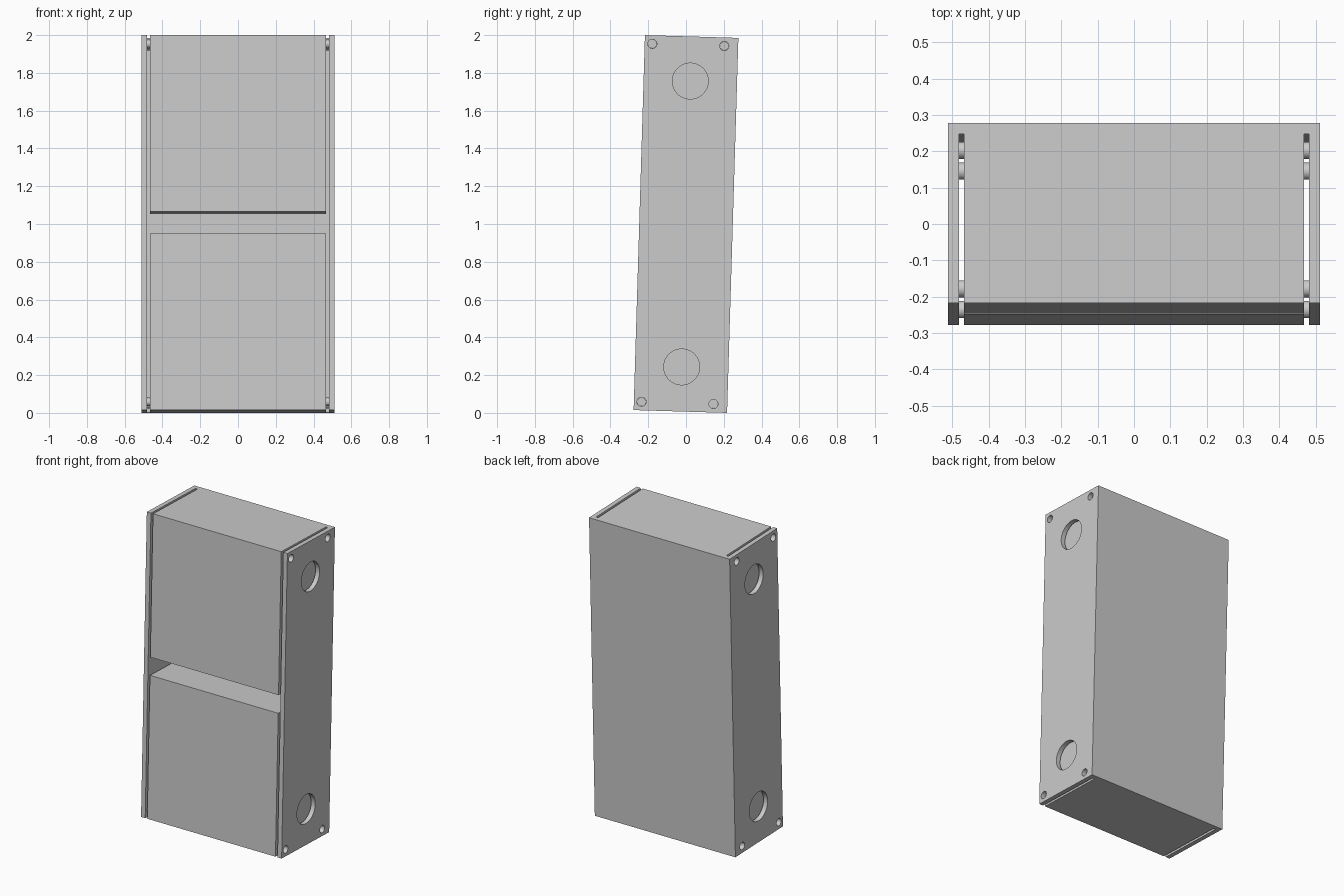
import bpy, bmesh, math
from mathutils import Matrix

if "Cube" in bpy.data.objects:
    bpy.data.objects.remove(bpy.data.objects["Cube"], do_unlink=True)

W, D, H = 0.512, 0.2475, 0.993      # half width, depth and height
T = 0.03                            # panel thickness
BOX = 0.467                         # half width of the inner boxes
GAP = 0.059                         # half height of the middle gap
LEAN = Matrix.Translation((0, 0, 1)) @ Matrix.Rotation(-0.0302, 4, 'X')
PINS = [(y, z) for y in (-0.207, 0.174) for z in (-0.948, 0.948)]
PORTS = [(0, -0.757), (0, 0.757)]

grey = bpy.data.materials.new("plain_grey")
grey.use_nodes = True
grey.diffuse_color = (0.6, 0.6, 0.6, 1)
grey.node_tree.nodes["Principled BSDF"].inputs["Base Color"].default_value = (0.6, 0.6, 0.6, 1)


def finish(name, bm):
    bmesh.ops.recalc_face_normals(bm, faces=bm.faces)
    mesh = bpy.data.meshes.new(name)
    bm.to_mesh(mesh)
    bm.free()
    mesh.materials.append(grey)
    ob = bpy.data.objects.new(name, mesh)
    bpy.context.collection.objects.link(ob)
    ob.matrix_world = LEAN
    return ob


def prism(name, outline, z0, z1):
    """Extrude a plan outline upward."""
    bm = bmesh.new()
    face = bm.faces.new([bm.verts.new((x, y, z0)) for x, y in outline])
    up = bmesh.ops.extrude_face_region(bm, geom=[face])["geom"]
    bmesh.ops.translate(bm, vec=(0, 0, z1 - z0),
                        verts=[v for v in up if isinstance(v, bmesh.types.BMVert)])
    return finish(name, bm)


def add_rod(bm, x0, x1, y, z, r):
    """Add a cylinder lying along x."""
    m = Matrix.Translation(((x0 + x1) / 2, y, z)) @ Matrix.Rotation(math.pi / 2, 4, 'Y')
    bmesh.ops.create_cone(bm, cap_ends=True, segments=48, radius1=r, radius2=r,
                          depth=abs(x1 - x0), matrix=m)


def smooth(ob):
    bpy.ops.object.select_all(action='DESELECT')
    ob.select_set(True)
    bpy.context.view_layer.objects.active = ob
    bpy.ops.object.shade_smooth_by_angle(angle=math.radians(30))


# outer shell: two side panels joined by the back panel
back = D - T
shell = prism("outer_shell", [(-W, -D), (-W + T, -D), (-W + T, back), (W - T, back),
                              (W - T, -D), (W, -D), (W, D), (-W, D)], -H, H)

# round ports and fixing holes through both side panels
bm = bmesh.new()
for spots, r in ((PORTS, 0.095), (PINS, 0.024)):
    for y, z in spots:
        add_rod(bm, -0.6, 0.6, y, z, r)
cutter = finish("hole_cutter", bm)
cutter.hide_render = True
cut = shell.modifiers.new("holes", 'BOOLEAN')
cut.object = cutter
cut.solver = 'EXACT'
bpy.context.view_layer.objects.active = shell
bpy.ops.object.modifier_apply(modifier=cut.name)
bpy.data.objects.remove(cutter, do_unlink=True)
smooth(shell)

# two inner boxes standing against the back panel
plan = [(-BOX, -D), (BOX, -D), (BOX, back), (-BOX, back)]
prism("lower_box", plan, -H, -GAP)
prism("upper_box", plan, GAP, H)

# spacers between the boxes and the side panels
for side, label in ((1, "left"), (-1, "right")):
    bm = bmesh.new()
    for y, z in PINS:
        add_rod(bm, side * (BOX - 0.005), side * (W - T), y, z, 0.0235)
    smooth(finish(label + "_spacers", bm))
